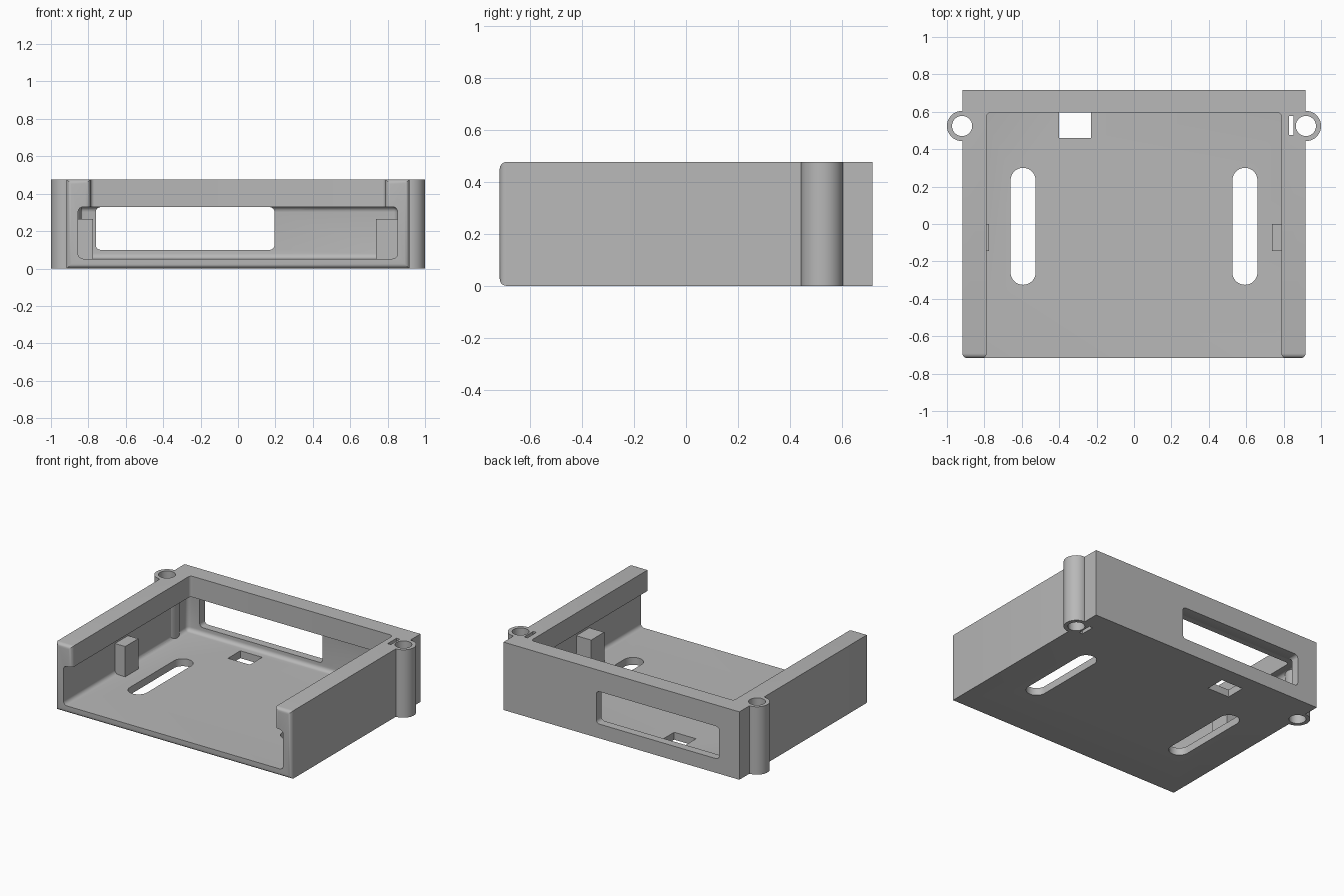
import bpy, bmesh, math
from mathutils import Vector

if "Cube" in bpy.data.objects:
    bpy.data.objects.remove(bpy.data.objects["Cube"], do_unlink=True)

grey = bpy.data.materials.new("plain_grey")
grey.use_nodes = True
colour = (0.48, 0.48, 0.48, 1)
grey.diffuse_color = colour
grey.node_tree.nodes["Principled BSDF"].inputs["Base Color"].default_value = colour


def finish(name, bm):
    mesh = bpy.data.meshes.new(name)
    bm.to_mesh(mesh)
    bm.free()
    mesh.materials.append(grey)
    obj = bpy.data.objects.new(name, mesh)
    bpy.context.collection.objects.link(obj)
    return obj


def box(name, low, high, radius=0, axis=None, segments=6):
    """Box between two corners; edges along one axis (or all) rounded."""
    low, high = Vector(low), Vector(high)
    bm = bmesh.new()
    bmesh.ops.create_cube(bm, size=1)
    for v in bm.verts:
        v.co = Vector([(low[i] + high[i]) / 2 + v.co[i] * (high[i] - low[i]) for i in range(3)])
    if radius:
        edges = [e for e in bm.edges if axis is None or
                 abs((e.verts[0].co - e.verts[1].co).normalized()[axis]) > 0.9]
        bmesh.ops.bevel(bm, geom=edges, offset=radius, segments=segments,
                        profile=0.5, affect='EDGES')
    return finish(name, bm)


def cylinder(name, x, y, radius, low, high):
    bm = bmesh.new()
    bmesh.ops.create_cone(bm, cap_ends=True, segments=40, radius1=radius,
                          radius2=radius, depth=high - low)
    bmesh.ops.translate(bm, verts=bm.verts, vec=(x, y, (low + high) / 2))
    return finish(name, bm)


def combine(target, tool, operation='DIFFERENCE'):
    """Apply a boolean and discard the tool."""
    mod = target.modifiers.new("cut", 'BOOLEAN')
    mod.operation = operation
    mod.solver = 'EXACT'
    mod.object = tool
    bpy.context.view_layer.objects.active = target
    bpy.ops.object.modifier_apply(modifier=mod.name)
    bpy.data.objects.remove(tool, do_unlink=True)


TOP, FRONT, BACK, SIDE = 0.477, -0.717, 0.717, 0.917

# Outer block with the narrower opening through its top and front
tray = box("tray", (-SIDE, FRONT, 0), (SIDE, BACK, TOP))
combine(tray, box("top_opening", (-0.788, -1, 0.2), (0.788, 0.595, 0.7), 0.02, 2))

# Rounded front edges
bm = bmesh.new()
bm.from_mesh(tray.data)
front_edges = [e for e in bm.edges if all(v.co.y < FRONT + 0.001 for v in e.verts)]
bmesh.ops.bevel(bm, geom=front_edges, offset=0.026, segments=5, profile=0.5, affect='EDGES')
bm.to_mesh(tray.data)
bm.free()

# Wider lower cavity, leaving an overhanging rim
combine(tray, box("cavity", (-0.855, -1, 0.052), (0.853, 0.66, 0.33), 0.028))

# Screw posts with through holes
for side in (-1, 1):
    combine(tray, cylinder("post", side * 0.919, 0.524, 0.081, 0, TOP), 'UNION')
for side in (-1, 1):
    combine(tray, cylinder("post_hole", side * 0.919, 0.524, 0.054, -0.1, 0.6))

# Back window, long floor slots, square floor hole and narrow slit
combine(tray, box("window", (-0.76, 0.62, 0.1), (0.195, 0.9, 0.328), 0.025, 1))
for side in (-1, 1):
    x = side * 0.593
    combine(tray, box("floor_slot", (x - 0.067, -0.325, -0.1), (x + 0.067, 0.3, 0.15),
                      0.0665, 2, 12))
combine(tray, box("square_hole", (-0.4, 0.46, -0.1), (-0.23, 0.597, 0.15)))
combine(tray, box("slit", (0.829, 0.477, -0.1), (0.854, 0.577, 0.6)))

# Support blocks against the side walls
left_block = box("left_support_block", (0.737, -0.145, 0.045), (0.86, 0, 0.265))
right_block = box("right_support_block", (-0.86, -0.145, 0.045), (-0.775, 0, 0.265))

# Smooth curved surfaces, crisp edges
for obj in (tray, left_block, right_block):
    bpy.ops.object.select_all(action='DESELECT')
    obj.select_set(True)
    bpy.context.view_layer.objects.active = obj
    bpy.ops.object.shade_smooth_by_angle(angle=math.radians(30))
